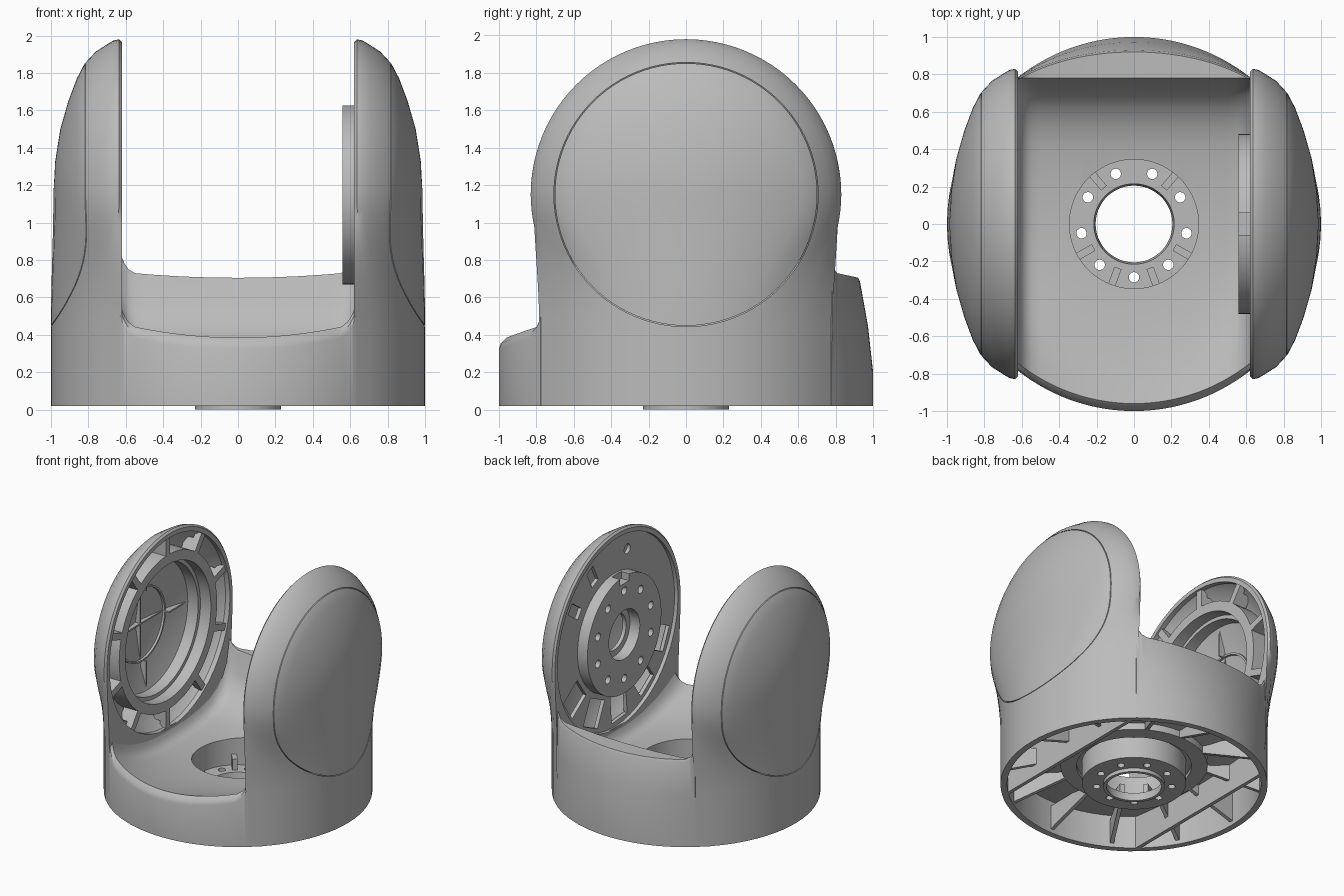
import bpy, bmesh
from math import sin, cos, pi, sqrt, radians
from mathutils import Matrix

if "Cube" in bpy.data.objects:
    bpy.data.objects.remove(bpy.data.objects["Cube"])

grey = bpy.data.materials.new("cast_grey")
grey.use_nodes = True
grey.diffuse_color = (0.5, 0.5, 0.5, 1)
grey.node_tree.nodes["Principled BSDF"].inputs["Base Color"].default_value = grey.diffuse_color

AXIS_Z = 1.15          # height of the tilt axis
INNER = 0.62           # inner plane of each arm
FLOOR = 0.275          # lowest point of the cradle floor
UP = Matrix.Identity(4)


def arm_frame(s):
    """Local z points outward along the tilt axis on side s."""
    return Matrix(((0, 0, s, 0), (1, 0, 0, 0), (0, 1, 0, AXIS_Z), (0, 0, 0, 1)))


def finish(name, bm):
    bmesh.ops.remove_doubles(bm, verts=bm.verts, dist=1e-5)
    bmesh.ops.recalc_face_normals(bm, faces=bm.faces)
    me = bpy.data.meshes.new(name)
    bm.to_mesh(me)
    bm.free()
    ob = bpy.data.objects.new(name, me)
    bpy.context.collection.objects.link(ob)
    me.materials.append(grey)
    return ob


def lathe(bm, prof, m=UP, n=96):
    """Revolve a closed (radius, height) profile about local z."""
    rings = [[bm.verts.new(m @ Matrix.Rotation(2 * pi * k / n, 4, 'Z') @ Matrix.Translation((r, 0, h)).to_translation())
              for r, h in prof] for k in range(n)]
    cnt = len(prof)
    for k in range(n):
        a, b = rings[k], rings[(k + 1) % n]
        for i in range(cnt):
            j = (i + 1) % cnt
            if prof[i][0] + prof[j][0] > 0:
                bm.faces.new((a[i], a[j], b[j], b[i]))
    bmesh.ops.remove_doubles(bm, verts=bm.verts, dist=1e-6)


def tube(bm, r0, r1, h0, h1, m=UP, n=96):
    lathe(bm, [(r0, h0), (r1, h0), (r1, h1), (r0, h1)], m, n)


def radial_box(bm, m, ang, r0, r1, width, h0, h1):
    t = Matrix.Rotation(ang, 4, 'Z') @ Matrix.Translation(((r0 + r1) / 2, 0, (h0 + h1) / 2))
    t = m @ t @ Matrix.Diagonal((r1 - r0, width, h1 - h0, 1))
    bmesh.ops.create_cube(bm, size=1, matrix=t)


def bolt_hole(bm, m, ang, pitch, r, h0, h1):
    t = m @ Matrix.Rotation(ang, 4, 'Z') @ Matrix.Translation((pitch, 0, 0))
    tube(bm, 0, r, h0, h1, t, 16)


def keep_beyond(bm, point, direction):
    """Slice a closed mesh and keep the part on the far side of the plane."""
    bmesh.ops.bisect_plane(bm, geom=bm.verts[:] + bm.edges[:] + bm.faces[:], plane_co=point,
                           plane_no=[-d for d in direction], clear_outer=True)
    bmesh.ops.holes_fill(bm, edges=[e for e in bm.edges if e.is_boundary], sides=0)


def activate(ob):
    for o in bpy.context.selected_objects:
        o.select_set(False)
    ob.select_set(True)
    bpy.context.view_layer.objects.active = ob


def cut(ob, bm):
    tool = finish("cutter", bm)
    tool.hide_render = True
    mod = ob.modifiers.new("cut", 'BOOLEAN')
    mod.operation, mod.solver, mod.object = 'DIFFERENCE', 'EXACT', tool
    activate(ob)
    bpy.ops.object.modifier_apply(modifier=mod.name)
    bpy.data.objects.remove(tool)


def ease(t):
    return t * t * (3 - 2 * t)


# Arms: domed disc on top, blending down into the round base
DOME = [(.815, .62), (.83, .635), (.824, .665), (.80, .705), (.765, .76), (.70, .82),
        (.62, .862), (.5, .907), (.35, .95), (.18, .977), (0, .987)]


def arm(name, s):
    bm = bmesh.new()
    n = len(DOME)
    steps = 48
    fans = [[bm.verts.new((s * x, r * cos(pi * k / steps), AXIS_Z + r * sin(pi * k / steps)))
             for r, x in DOME] for k in range(steps + 1)]
    rows = []
    heights = [AXIS_Z - .7 * k / 16 for k in range(17)] + [.3, .02]
    for z in heights:
        t = ease(min(1, (AXIS_Z - z) / .7))
        half = []
        for i, (r, x) in enumerate(DOME):
            yc = .7846 * (1 - i / (n - 1))
            half.append((x + (sqrt(1 - yc * yc) - x) * t, r + (yc - r) * t))
        half[0] = (INNER, half[0][1])
        pts = half + [(x, -y) for x, y in half[-2::-1]]
        rows.append([bm.verts.new((s * x, y, z)) for x, y in pts])
    for strips in (fans, rows):
        for a, b in zip(strips, strips[1:]):
            for i in range(len(a) - 1):
                bm.faces.new((a[i], a[i + 1], b[i + 1], b[i]))
    bm.faces.new(rows[-1])
    bmesh.ops.remove_doubles(bm, verts=bm.verts, dist=1e-5)
    bmesh.ops.holes_fill(bm, edges=[e for e in bm.edges if e.is_boundary], sides=0)
    ob = finish(name, bm)
    m = arm_frame(s)
    # round pocket on the inner face
    c = bmesh.new()
    lathe(c, [(0, .5), (.78, .5), (.78, .66), (.72, .74), (.6, .80), (.35, .88), (0, .93)], m)
    cut(ob, c)
    # fine seam around the outer cover
    c = bmesh.new()
    tube(c, .701, .706, .80, 1.1, m)
    cut(ob, c)
    # hollow underside, kept behind the inner wall
    c = bmesh.new()
    tube(c, 0, .95, -.1, .34)
    keep_beyond(c, (s * .65, 0, 0), (s, 0, 0))
    cut(ob, c)


arm("left_arm", 1)
arm("right_arm", -1)

# Cradle: curved floor between the arms with a low front lip and a high back wall
bm = bmesh.new()
sections = []
xs = [.63, .618, .605, .585, .55] + [.5 - .05 * k for k in range(10)]
xs = xs + [0] + [-x for x in reversed(xs)]
for x in xs:
    R = sqrt(1 - x * x)
    fillet = .1 * max(0, (abs(x) - .54) / .09) ** 2.5
    zf = .385 + .19 * x * x + fillet
    zb = .705 + .08 * x * x + fillet
    taper = .07 * (1 - (x / .63) ** 2)
    yl = -(R - .04)
    low = FLOOR + fillet
    sec = [(-R, .02), (-R, zf - .06), (-R + .01, zf - .03), (yl, zf)]
    for k in range(9, -1, -1):
        f = k / 10
        sec.append((yl * f, low + (zf - low) * f ** 2.4))
    for y, z in ((.2, .28), (.4, .305), (.52, .335), (.62, .39), (.69, .46), (.74, .55)):
        sec.append((y, z + fillet))
    top = max(R - taper, .785)
    sec += [(.772, zb - .02), (.78, zb), (top - .01, zb), (top, zb - .02),
            (max(R - taper * .4, .78), .45), (R, .2), (R, .02)]
    sections.append([bm.verts.new((x, y, z)) for y, z in sec])
for a, b in zip(sections, sections[1:]):
    for i in range(len(a)):
        j = (i + 1) % len(a)
        bm.faces.new((a[i], a[j], b[j], b[i]))
bm.faces.new(sections[0])
bm.faces.new(sections[-1])
cradle = finish("cradle", bm)
# hollow underside and hollow back wall
c = bmesh.new()
lathe(c, [(0, -.1), (.95, -.1), (.95, .29), (.6, .235), (0, .235)])
cut(cradle, c)
c = bmesh.new()
lathe(c, [(0, -.1), (.95, -.1), (.95, .2), (.89, .6), (0, .6)])
keep_beyond(c, (0, .81, 0), (0, 1, 0))
cut(cradle, c)
# floor opening
c = bmesh.new()
tube(c, 0, .345, .1, .5)
cut(cradle, c)

# Centre hub: a dished flange with bolt holes, hung below the floor opening
bm = bmesh.new()
lathe(bm, [(.205, 0), (.23, 0), (.23, .03), (.39, .03), (.39, .25), (.345, .25), (.345, .07), (.215, .07)])
hub = finish("hub", bm)
c = bmesh.new()
for k in range(9):
    bolt_hole(c, UP, radians(70 + 40 * k), .285, .028, -.1, .3)
cut(hub, c)
bm = bmesh.new()
for deg in (50, 130, 210, 250, 290, 330):
    radial_box(bm, UP, radians(deg), .25, .35, .04, .06, .16)
finish("hub_blocks", bm)

# Underside mounting ring, and ribs that slope down to the rim
bm = bmesh.new()
lathe(bm, [(.38, .21), (.43, .21), (.43, .18), (.55, .18), (.55, .25), (.38, .25)])
finish("underside_ring", bm)
bm = bmesh.new()
for k in range(12):
    a = 2 * pi * k / 12
    radial_box(bm, UP, a, .54, .96, .03, .18, .25)
    if abs(cos(a)) > .8:
        radial_box(bm, UP, a, .68 / abs(cos(a)), .96, .03, .18, .35)
for v in bm.verts:
    if v.co.z < .2 and v.co.xy.length > .9:
        v.co.z = .05
finish("underside_ribs", bm)

# Right arm: bearing ring, spokes and thin stiffeners inside the dome
m = arm_frame(-1)
bm = bmesh.new()
lathe(bm, [(.555, .635), (.635, .635), (.635, .80), (.525, .84), (.525, .73), (.555, .73)], m)
finish("bearing_ring", bm)
bm = bmesh.new()
for k in range(10):
    a = 2 * pi * (k + .5) / 10
    radial_box(bm, m, a, .62, .79, .055, .635, .69)
    radial_box(bm, m, a, .62, .73, .055, .69, .76)
finish("bearing_spokes", bm)
bm = bmesh.new()
tube(bm, .29, .305, .87, .91, m)
for k in range(4):
    radial_box(bm, m, k * pi / 2, 0, .3, .012, .885, .93)
    radial_box(bm, m, k * pi / 2, .29, .53, .012, .83, .885)
finish("dome_stiffeners", bm)

# Left arm: backing plate with pockets, and the drive disc
m = arm_frame(1)
bm = bmesh.new()
tube(bm, .15, .785, .65, .68, m)
plate = finish("backing_plate", bm)
c = bmesh.new()
for deg in (205, 235, 265, 295, 325):
    radial_box(c, m, radians(deg), .52, .74, .2, .6, .8)
for deg in (35, 63):
    radial_box(c, m, radians(deg), .55, .70, .09, .6, .8)
bolt_hole(c, m, radians(105), .64, .04, .6, .8)
cut(plate, c)
bm = bmesh.new()
tube(bm, .2, .48, .56, .66, m)
disc = finish("drive_disc", bm)
c = bmesh.new()
for k in range(10):
    bolt_hole(c, m, 2 * pi * (k + .5) / 10, .36, .032, .5, .64)
radial_box(c, m, pi / 2, .42, .52, .12, .5, .63)
cut(disc, c)

# Smooth curved faces and keep hard edges crisp
for ob in list(bpy.context.scene.objects):
    if ob.type == 'MESH' and ob.data.materials and ob.data.materials[0] == grey:
        activate(ob)
        bpy.ops.object.shade_smooth_by_angle(angle=radians(32))
